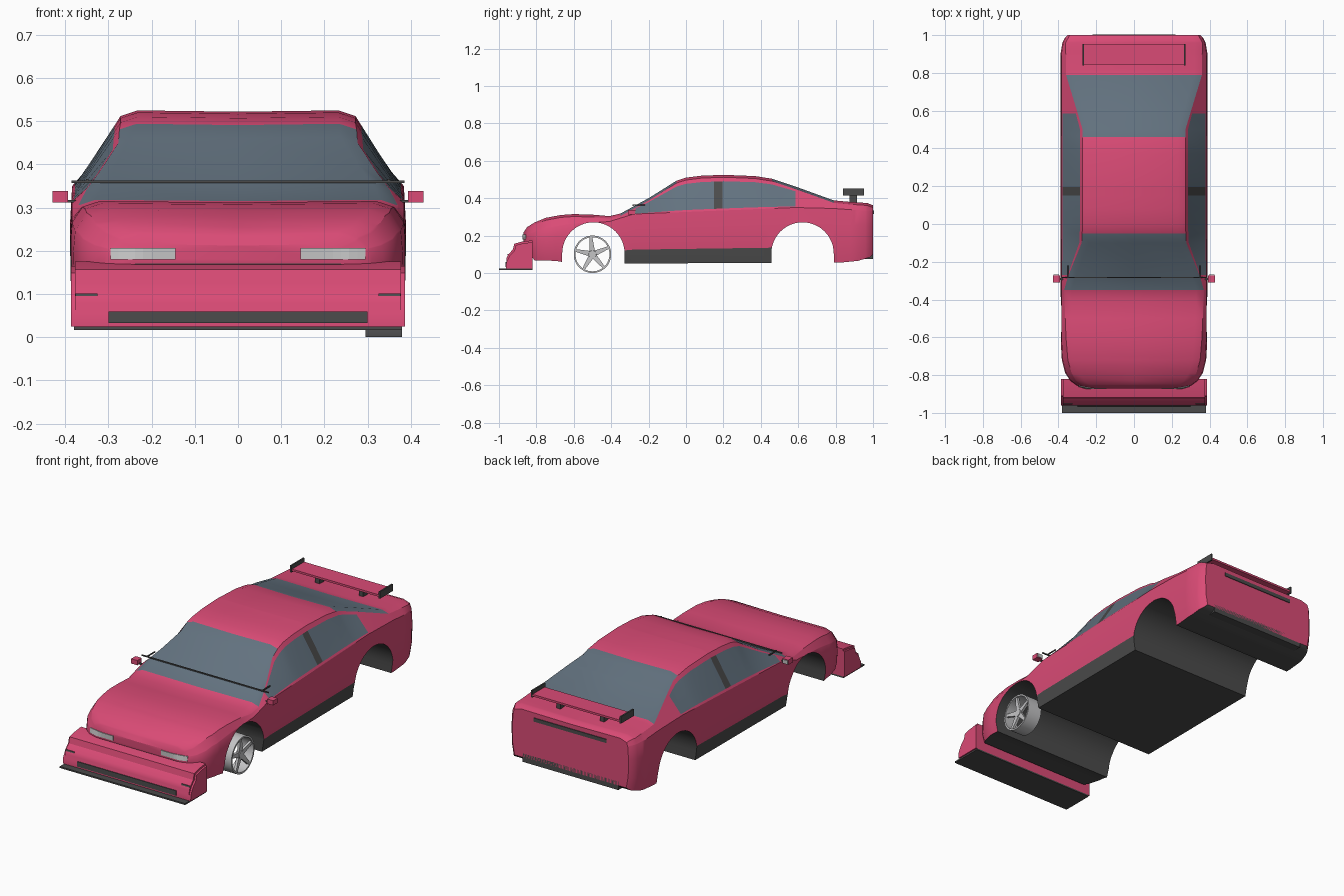
import bpy, bmesh
from math import pi, sin, cos, radians
from mathutils import Vector, Matrix
from mathutils.bvhtree import BVHTree

if "Cube" in bpy.data.objects:
    bpy.data.objects.remove(bpy.data.objects["Cube"])


def material(name, r, g, b):
    m = bpy.data.materials.new(name)
    m.use_nodes = True
    m.diffuse_color = (r, g, b, 1)
    m.node_tree.nodes["Principled BSDF"].inputs["Base Color"].default_value = (r, g, b, 1)
    return m


PINK = material("pink paint", 0.7, 0.07, 0.18)
GLASS = material("tinted glass", 0.125, 0.17, 0.215)
DARK = material("dark trim", 0.07, 0.07, 0.07)
LIGHT = material("light grey lamp", 0.55, 0.55, 0.55)
SILVER = material("silver rim", 0.55, 0.55, 0.56)


def finish(bm, name, mats, smooth=False):
    bmesh.ops.recalc_face_normals(bm, faces=bm.faces)
    mesh = bpy.data.meshes.new(name)
    bm.to_mesh(mesh)
    bm.free()
    ob = bpy.data.objects.new(name, mesh)
    bpy.context.collection.objects.link(ob)
    for m in mats:
        mesh.materials.append(m)
    if smooth:
        smooth_object(ob)
    return ob


def smooth_object(ob):
    bpy.ops.object.select_all(action='DESELECT')
    ob.select_set(True)
    bpy.context.view_layer.objects.active = ob
    bpy.ops.object.shade_smooth_by_angle(angle=radians(28))


def box(name, mat, x, y, z):
    """Box from (low, high) pairs."""
    bm = bmesh.new()
    bmesh.ops.create_cube(bm, size=1)
    for v in bm.verts:
        v.co = [(r[0] + r[1]) / 2 + c * (r[1] - r[0]) for c, r in zip(v.co, (x, y, z))]
    return finish(bm, name, [mat])


def pair(name, mat, x, y, z):
    box("left_" + name, mat, x, y, z)
    box("right_" + name, mat, (-x[1], -x[0]), y, z)


def extrude_x(bm, points, half):
    """Solid with a side profile of (y, z) points, spanning -half to half."""
    f = bm.faces.new([bm.verts.new((-half, y, z)) for y, z in points])
    new = bmesh.ops.extrude_face_region(bm, geom=[f])["geom"]
    moved = [g for g in new if isinstance(g, bmesh.types.BMVert)]
    bmesh.ops.translate(bm, verts=moved, vec=(2 * half, 0, 0))


def patch(name, mat, target, x, z, side):
    """Thin plate laid onto the front (side=-1) or rear (side=1) of a part."""
    src = bmesh.new()
    src.from_mesh(target.data)
    tree = BVHTree.FromBMesh(src)
    src.free()
    bm = bmesh.new()
    n = 8
    rows = []
    for zz in z:
        row = []
        for i in range(n + 1):
            xx = x[0] + (x[1] - x[0]) * i / n
            hit = tree.ray_cast(Vector((xx, 2 * side, zz)), Vector((0, -side, 0)))[0]
            yy = hit.y if hit else side * 0.85
            row.append(bm.verts.new((xx, yy + side * 0.004, zz)))
        rows.append(row)
    for i in range(n):
        quad = [rows[0][i], rows[0][i + 1], rows[1][i + 1], rows[1][i]]
        bm.faces.new(quad if side < 0 else quad[::-1])
    faces = bm.faces[:]
    solid = bmesh.ops.extrude_face_region(bm, geom=faces)["geom"]
    for v in solid:
        if isinstance(v, bmesh.types.BMVert):
            v.co.y -= side * 0.007
    return finish(bm, name, [mat])


# Body shape, each a short list of (y, value) keys
TOP = [(-.87, .215), (-.85, .245), (-.81, .27), (-.75, .295), (-.67, .31), (-.6, .315), (-.5, .312),
       (-.41, .304), (-.35, .318), (-.2, .4), (-.05, .494), (0, .51), (.08, .52), (.2, .525),
       (.37, .518), (.46, .504), (.6, .457), (.79, .388), (.88, .38), (.97, .374), (1, .362)]
WIDTH = [(-.87, .25), (-.855, .3), (-.83, .335), (-.79, .362), (-.72, .38), (-.6, .387),
         (.9, .387), (.96, .377), (.985, .365), (1, .35)]
BOTTOM = [(-.87, .17), (-.85, .12), (-.81, .068), (-.7, .065), (-.6, .05), (.82, .055),
          (.92, .065), (.985, .085), (1, .1)]
BELT = [(-.87, .19), (-.85, .205), (-.75, .24), (-.6, .265), (-.41, .275), (-.28, .315),
        (.585, .35), (.79, .345), (1, .33)]
SHOULDER = [(-.87, .22), (-.855, .27), (-.83, .305), (-.79, .33), (-.72, .35), (-.6, .36),
            (-.35, .37), (-.28, .35), (-.1, .277), (0, .272), (.5, .272), (.79, .36), (.96, .362), (1, .34)]


def at(keys, y):
    for (a, p), (b, q) in zip(keys, keys[1:]):
        if y <= b:
            return p + (q - p) * (y - a) / (b - a)
    return keys[-1][1]


def section(y):
    w, zb, belt, sh, top = [at(k, y) for k in (WIDTH, BOTTOM, BELT, SHOULDER, TOP)]
    edge = max(top - .013, belt + .004)
    slant = lambda t: (w - .003 + (sh - w + .003) * t, belt + (edge - belt) * t)
    half = [(0, zb), (w - .012, zb), (w, zb + .28 * (belt - zb)), (w + .002, zb + .7 * (belt - zb)),
            slant(0), slant(.06), slant(.88), slant(1), (sh - .04, top), (0, top - .003)]
    return half + [(-x, z) for x, z in half[-2:0:-1]]


GLAZING = [-.27, .15, .195, .585]
stations = sorted({y for k in (TOP, WIDTH, BOTTOM, BELT, SHOULDER) for y, v in k} | set(GLAZING))
bm = bmesh.new()
rings = [[bm.verts.new((x, y, z)) for x, z in section(y)] for y in stations]
n = len(rings[0])
for r, s, y0, y1 in zip(rings, rings[1:], stations, stations[1:]):
    y = (y0 + y1) / 2
    for k in range(n):
        f = bm.faces.new((r[k], r[(k + 1) % n], s[(k + 1) % n], s[k]))
        strip = min(k, n - 1 - k)
        if strip == 0 or (strip == 1 and -.5 < y < .6):
            f.material_index = 2
        elif strip == 5 and GLAZING[0] < y < GLAZING[3]:
            f.material_index = 2 if GLAZING[1] < y < GLAZING[2] else 1
        elif strip >= 7 and (-.35 < y < -.05 or .46 < y < .79):
            f.material_index = 1
bm.faces.new(rings[0])
bm.faces.new(rings[-1])
body = finish(bm, "body", [PINK, GLASS, DARK])

# Wheel arches cut right across the body
ARCHES = (-.495, .623)
RADIUS = .167
for cy in ARCHES:
    bm = bmesh.new()
    arc = [(cy + RADIUS * cos(pi * i / 24), .104 + RADIUS * sin(pi * i / 24)) for i in range(25)]
    extrude_x(bm, arc + [(cy - RADIUS, -.1), (cy + RADIUS, -.1)], .6)
    cutter = finish(bm, "arch_cutter", [])
    cutter.hide_render = True
    mod = body.modifiers.new("arch", 'BOOLEAN')
    mod.operation, mod.solver, mod.object = 'DIFFERENCE', 'EXACT', cutter
    bpy.context.view_layer.objects.active = body
    bpy.ops.object.modifier_apply(modifier=mod.name)
    bpy.data.objects.remove(cutter)
for p in body.data.polygons:
    c = p.center
    if abs(p.normal.x) < .2 and c.z < .28 and any(abs(c.y - cy) < RADIUS + .003 for cy in ARCHES):
        p.material_index = 2
smooth_object(body)

# Front bumper, splitter and lamps
bm = bmesh.new()
extrude_x(bm, [(-.82, .025), (-.82, .175), (-.875, .168), (-.918, .157), (-.926, .125), (-.95, .1),
               (-.96, .08), (-.962, .025)], .387)
ends = [e for e in bm.edges if abs(e.verts[0].co.x - e.verts[1].co.x) < .01 and
        min(v.co.z for v in e.verts) > .03 and max(v.co.y for v in e.verts) < -.81]
bmesh.ops.bevel(bm, geom=ends, offset=.01, segments=2, affect='EDGES')
bumper = finish(bm, "front_bumper", [PINK], True)
box("front_splitter", DARK, (-.38, .38), (-1, -.82), (.017, .025))
patch("bumper_grille", DARK, bumper, (-.3, .3), (.033, .06), -1)
for side, s in (("left", 1), ("right", -1)):
    patch(side + "_bumper_slot", DARK, bumper, sorted((s * .325, s * .376)), (.095, .101), -1)
    patch(side + "_headlight", LIGHT, body, sorted((s * .145, s * .295)), (.18, .206), -1)

# Rear trim
patch("tail_strip", DARK, body, (-.22, .22), (.315, .335), 1)
box("rear_diffuser", DARK, (-.29, .29), (.94, 1), (.075, .122))

# Rear wing
box("wing_blade", PINK, (-.265, .265), (.845, .95), (.421, .432))
pair("wing_endplate", DARK, (.264, .272), (.84, .952), (.415, .453))
pair("wing_stem", DARK, (.12, .145), (.875, .915), (.37, .422))

# Wiper bar and door mirrors
box("wiper_bar", DARK, (-.385, .385), (-.286, -.28), (.357, .363))
pair("wiper_end", DARK, (.346, .352), (-.285, -.22), (.361, .366))
pair("mirror_housing", PINK, (.393, .43), (-.31, -.272), (.312, .338))
pair("mirror_glass", LIGHT, (.396, .427), (-.274, -.268), (.315, .335))
pair("mirror_stem", DARK, (.375, .396), (-.297, -.285), (.312, .318))

# Front left wheel: hollow barrel, hub and five spokes
AXLE = Vector((0, -.5, .1))
bm = bmesh.new()
SEGMENTS = 48
profile = [(.295, .1), (.38, .1), (.38, .091), (.295, .094)]
loops = [[bm.verts.new(AXLE + Vector((x, r * cos(a), r * sin(a)))) for x, r in profile]
         for a in (2 * pi * i / SEGMENTS for i in range(SEGMENTS))]
for i, a in enumerate(loops):
    b = loops[(i + 1) % SEGMENTS]
    for k in range(4):
        bm.faces.new((a[k], a[(k + 1) % 4], b[(k + 1) % 4], b[k]))
finish(bm, "wheel_barrel", [SILVER], True)

bm = bmesh.new()
turn = Matrix.Translation(AXLE + Vector((.362, 0, 0))) @ Matrix.Rotation(pi / 2, 4, 'Y')
bmesh.ops.create_cone(bm, cap_ends=True, segments=20, radius1=.024, radius2=.02, depth=.022, matrix=turn)
finish(bm, "wheel_hub", [SILVER], True)
for i in range(5):
    bm = bmesh.new()
    bmesh.ops.create_cube(bm, size=1)
    for v in bm.verts:
        tip = v.co.z > 0
        v.co = (.362 + v.co.x * .014 + (.006 if tip else 0), v.co.y * (.014 if tip else .03), .093 if tip else .01)
    bm.transform(Matrix.Translation(AXLE) @ Matrix.Rotation(radians(72 * i + 5), 4, 'X'))
    finish(bm, "wheel_spoke_%d" % (i + 1), [SILVER])
